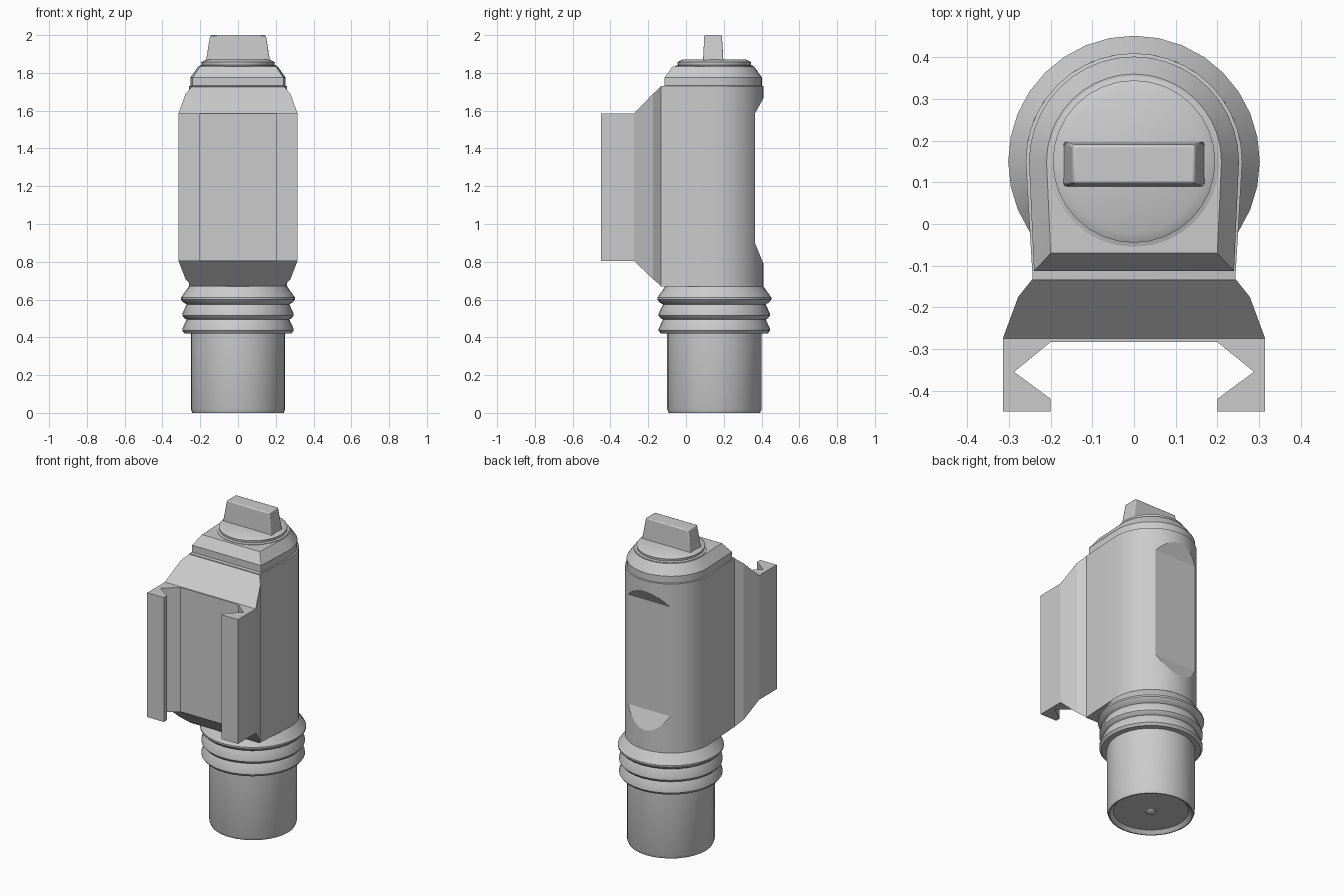
import bpy, bmesh, math

if "Cube" in bpy.data.objects:
    bpy.data.objects.remove(bpy.data.objects["Cube"])

AXIS_Y = 0.15   # vertical axis of the round parts


def loft(name, rings, angle=30):
    """Skin a stack of equal-length vertex loops and cap both ends."""
    bm = bmesh.new()
    loops = [[bm.verts.new(p) for p in ring] for ring in rings]
    n = len(loops[0])
    for a, b in zip(loops, loops[1:]):
        for i in range(n):
            j = (i + 1) % n
            bm.faces.new((a[i], a[j], b[j], b[i]))
    bm.faces.new(loops[0][::-1])
    bm.faces.new(loops[-1])
    bmesh.ops.recalc_face_normals(bm, faces=bm.faces[:])
    mesh = bpy.data.meshes.new(name)
    bm.to_mesh(mesh)
    bm.free()
    obj = bpy.data.objects.new(name, mesh)
    bpy.context.collection.objects.link(obj)
    smooth(obj, angle)
    return obj


def smooth(obj, angle=30):
    bpy.ops.object.select_all(action='DESELECT')
    obj.select_set(True)
    bpy.context.view_layer.objects.active = obj
    bpy.ops.object.shade_smooth_by_angle(angle=math.radians(angle))


def lathe(name, profile, n=32):
    """Revolve (radius, z) points about the vertical axis."""
    return loft(name, [[(r * math.cos(2 * math.pi * i / n),
                         AXIS_Y + r * math.sin(2 * math.pi * i / n), z)
                        for i in range(n)] for r, z in profile])


def u_loop(r, w, front, z, n=20):
    """Round-backed outline with a flat front of half width w."""
    arc = [(r * math.cos(math.pi * i / n), AXIS_Y + r * math.sin(math.pi * i / n), z)
           for i in range(n + 1)]
    return arc + [(-w, front, z), (w, front, z)]


def mirrored(half):
    return half + [(-x, y) for x, y in reversed(half)]


def rail_prism(name, outline):
    """Vertical prism whose ends slope in between body and rail."""
    def t(y):
        return min(1, max(0, (-0.135 - y) / 0.14))
    return loft(name, [[(x, y, 0.67 + 0.135 * t(y)) for x, y in outline],
                       [(x, y, 1.73 - 0.145 * t(y)) for x, y in outline]], 15)


# lower barrel with recessed base and centre contact
lathe("barrel", [(0.215, 0.02), (0.235, 0.0), (0.242, 0.0), (0.25, 0.02), (0.25, 0.45)])
lathe("base_contact", [(0.018, 0.005), (0.03, 0.012), (0.03, 0.03)], 12)

# stacked flared grip rings
rings = [(0.25, 0.42)]
for z in (0.42, 0.50, 0.585):
    top = 0.075 if z < 0.58 else 0.085
    r = 0.295 if z < 0.58 else 0.302
    rings += [(r - 0.012, z), (r, z + 0.015), (r, z + 0.025),
              (0.272 if z < 0.58 else 0.26, z + top)]
lathe("grip_rings", rings)

# main body with shoulder bevel
body = loft("body", [u_loop(0.26, 0.243, -0.135, 0.67),
                     u_loop(0.26, 0.243, -0.135, 1.73),
                     u_loop(0.252, 0.24, -0.113, 1.732),
                     u_loop(0.252, 0.24, -0.113, 1.775),
                     u_loop(0.21, 0.20, -0.07, 1.835)])

# flat scooped out of the back of the body
scoop = [(0.365, 0.90), (0.365, 1.585), (0.41, 1.665), (0.47, 1.76),
         (0.47, 0.645), (0.41, 0.79)]
cutter = loft("back_cutter", [[(x, y, z) for y, z in scoop] for x in (-0.4, 0.4)])
cutter.hide_render = True
mod = body.modifiers.new("back_flat", 'BOOLEAN')
mod.operation = 'DIFFERENCE'
mod.solver = 'EXACT'
mod.object = cutter
bpy.context.view_layer.objects.active = body
bpy.ops.object.modifier_apply(modifier=mod.name)
bpy.data.objects.remove(cutter, do_unlink=True)
smooth(body, 20)

# flared mount and the clamp jaws that grip a rail
rail_prism("mount", mirrored([(0.242, -0.13), (0.278, -0.175), (0.315, -0.275)]))
rail_prism("rail_clamp", mirrored([(0.315, -0.275), (0.315, -0.45), (0.20, -0.45),
                                   (0.20, -0.42), (0.288, -0.355), (0.20, -0.283)]))

# top cap and turning knob
lathe("top_cap", [(0.205, 1.82), (0.205, 1.838), (0.193, 1.842),
                  (0.195, 1.857), (0.17, 1.87)])
knob = loft("knob", [[(-x, y0, z), (x, y0, z), (x, y1, z), (-x, y1, z)]
                     for x, y0, y1, z in ((0.17, 0.09, 0.198, 1.86),
                                          (0.147, 0.097, 0.19, 2.0))])
bev = knob.modifiers.new("soft_edges", 'BEVEL')
bev.width = 0.006
bev.segments = 2
